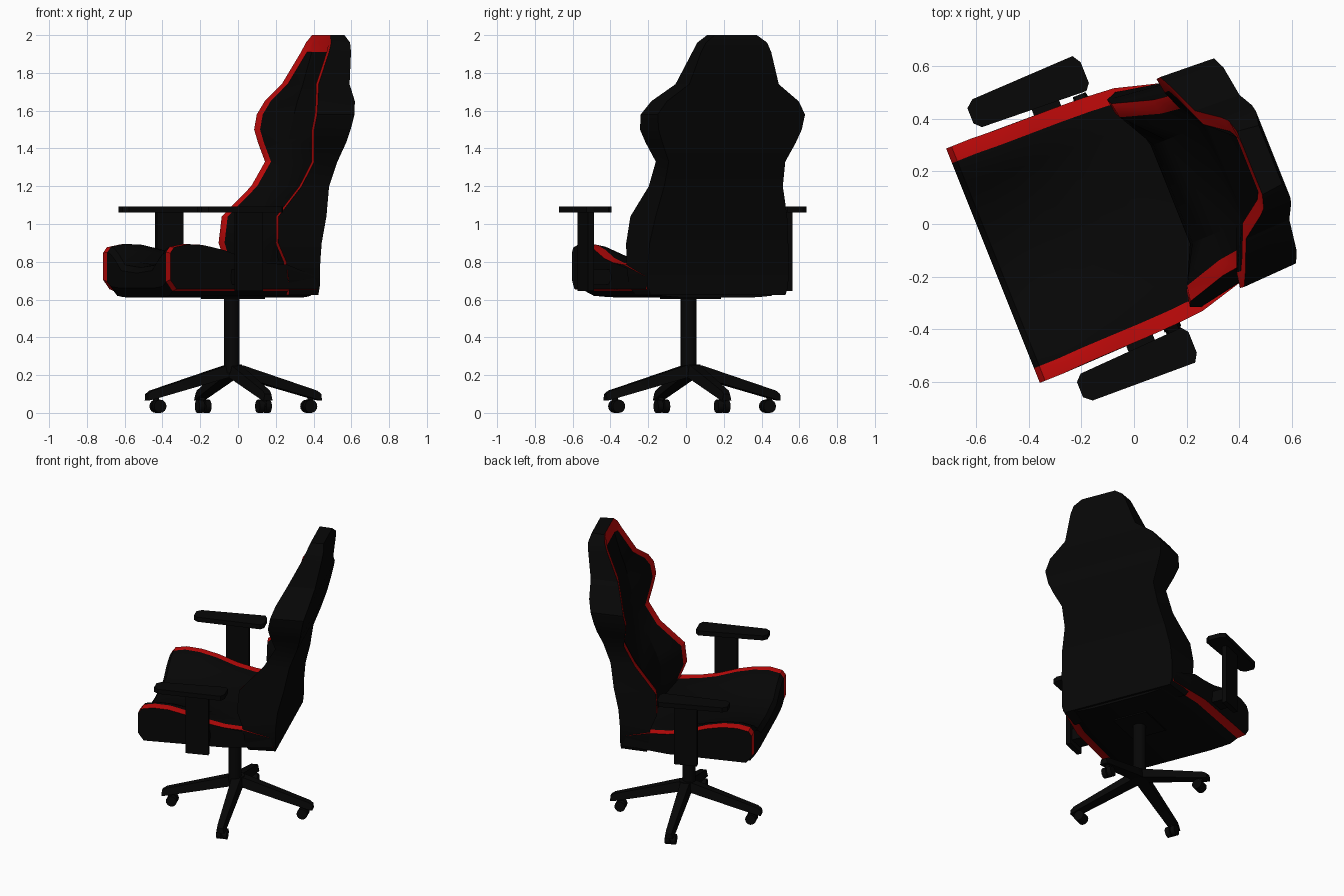
import bpy, bmesh, math
from mathutils import Matrix, Vector

if "Cube" in bpy.data.objects:
    bpy.data.objects.remove(bpy.data.objects["Cube"])

# Chair is modelled along local axes (x = backwards, y = sideways), then turned
TURN = math.radians(21.8)
PLACE = Matrix.Rotation(TURN, 4, 'Z') @ Matrix.Translation((0, 0.052, 0))
POLE = Vector((-0.026, -0.027, 0))
BASE = POLE + Vector((0.015, 0.014, 0))


def material(name, rgb):
    m = bpy.data.materials.new(name)
    m.diffuse_color = (*rgb, 1)
    m.use_nodes = True
    m.node_tree.nodes["Principled BSDF"].inputs["Base Color"].default_value = m.diffuse_color
    return m


BLACK = material("black", (0.002, 0.002, 0.002))
RED = material("red", (0.55, 0.003, 0.003))


def finish(bm, name, angle=30):
    bmesh.ops.recalc_face_normals(bm, faces=bm.faces)
    bm.transform(PLACE)
    me = bpy.data.meshes.new(name)
    bm.to_mesh(me)
    bm.free()
    me.materials.append(BLACK)
    me.materials.append(RED)
    me.shade_smooth()
    me.set_sharp_from_angle(angle=math.radians(angle))
    ob = bpy.data.objects.new(name, me)
    bpy.context.collection.objects.link(ob)
    return ob


def loft(name, rings, is_red=lambda i, j: False):
    """Skin closed rings of equal length and cap both ends."""
    bm = bmesh.new()
    vs = [[bm.verts.new(p) for p in r] for r in rings]
    n = len(rings[0])
    for i in range(len(vs) - 1):
        for j in range(n):
            k = (j + 1) % n
            f = bm.faces.new((vs[i][j], vs[i][k], vs[i + 1][k], vs[i + 1][j]))
            f.material_index = int(is_red(i, j))
    bm.faces.new(vs[0])
    bm.faces.new(vs[-1])
    return finish(bm, name)


def box(name, lo, hi):
    rings = [[(lo[0], lo[1], z), (hi[0], lo[1], z), (hi[0], hi[1], z), (lo[0], hi[1], z)]
             for z in (lo[2], hi[2])]
    return loft(name, rings)


def cylinder(name, centre, radius, depth, rot=Matrix(), segs=16, r2=None):
    bm = bmesh.new()
    bmesh.ops.create_cone(bm, cap_ends=True, segments=segs, radius1=radius,
                          radius2=radius if r2 is None else r2, depth=depth,
                          matrix=Matrix.Translation(centre) @ rot)
    return finish(bm, name, 40)


# Seat: front-to-back profiles lofted across the width, red band inside each side panel
# columns: x, bolster height, pan height, width factor
SEAT_TOP = [(-0.557, 0.85, 0.74, 1), (-0.535, 0.88, 0.77, 1), (-0.46, 0.895, 0.785, 1),
            (-0.36, 0.89, 0.785, 0.99), (-0.25, 0.865, 0.78, 0.985), (-0.12, 0.82, 0.775, 0.98),
            (0.0, 0.795, 0.77, 0.97), (0.12, 0.785, 0.77, 0.95), (0.31, 0.72, 0.72, 0.84)]


def seat_profile(w, blend, bottom):
    ring = [(x, w * k, pan + (bol - pan) * blend) for x, bol, pan, k in SEAT_TOP]
    ring += [(0.31, w * 0.84, bottom), (0.0, w * 0.97, bottom),
             (-0.52, w, bottom), (-0.557, w, bottom + 0.05)]
    return ring


half = [(0.48, 0.97, 0.655), (0.42, 1.0, 0.645), (0.37, 0.9, 0.62),
        (0.31, 0.65, 0.615), (0.22, 0.12, 0.61)]
stations = [(-w, b, z) for w, b, z in half] + [(0, 0, 0.61)] + half[::-1]
loft("seat", [seat_profile(*s) for s in stations],
     lambda i, j: i in (0, len(stations) - 2))

# Backrest: horizontal sections (z, back half width, back x, front half width, front x, panel x, panel half width)
BACK = [(0.625, 0.385, 0.325, 0.40, 0.15, 0.18, 0.22),
        (0.67, 0.40, 0.327, 0.435, 0.14, 0.17, 0.2),
        (0.80, 0.40, 0.33, 0.44, 0.12, 0.17, 0.2),
        (0.90, 0.395, 0.34, 0.425, 0.08, 0.18, 0.2),
        (1.04, 0.375, 0.375, 0.405, 0.09, 0.23, 0.2),
        (1.20, 0.338, 0.405, 0.36, 0.24, 0.30, 0.2),
        (1.33, 0.332, 0.455, 0.35, 0.315, 0.36, 0.2),
        (1.43, 0.38, 0.485, 0.40, 0.295, 0.385, 0.2),
        (1.50, 0.408, 0.50, 0.428, 0.284, 0.40, 0.2),
        (1.58, 0.42, 0.517, 0.43, 0.30, 0.42, 0.2),
        (1.65, 0.375, 0.537, 0.38, 0.325, 0.435, 0.19),
        (1.74, 0.255, 0.555, 0.262, 0.375, 0.455, 0.16),
        (1.91, 0.20, 0.585, 0.20, 0.46, 0.485, 0.11),
        (1.96, 0.175, 0.59, 0.18, 0.48, 0.49, 0.1),
        (2.00, 0.12, 0.58, 0.13, 0.495, 0.495, 0.06)]


def back_ring(z, wb, xb, wf, xf, xp, wp):
    inner = xf + min(0.01, xp - xf)
    side = [(xb, wb), (xf, wf), (inner, wf - 0.06), (xp, min(wp, wf - 0.07))]
    return [(x, y, z) for x, y in side] + [(x, -y, z) for x, y in side[::-1]]


loft("backrest", [back_ring(*s) for s in BACK],
     lambda i, j: j in (1, 5) or (i >= 12 and 1 <= j <= 5))

# Armrests: chamfered pad, flat post and a short mount joining the seat side
PAD = [(-0.425, 0.53), (-0.40, 0.505), (0.02, 0.485), (0.04, 0.51),
       (0.04, 0.595), (0.02, 0.628), (-0.395, 0.617), (-0.425, 0.592)]
for s, side in ((1, "left"), (-1, "right")):
    loft(f"{side}_arm_pad", [[(x, s * y, z) for x, y in PAD] for z in (1.06, 1.092)])
    y0, y1 = sorted((s * 0.55, s * 0.584))
    box(f"{side}_arm_post", (-0.22, y0, 0.645), (-0.07, y1, 1.065))
    y0, y1 = sorted((s * 0.44, s * 0.56))
    box(f"{side}_arm_mount", (-0.20, y0, 0.68), (-0.09, y1, 0.76))

# Centre column and mounting plate
box("mounting_plate", (-0.15, -0.14, 0.602), (0.12, 0.10, 0.63))
cylinder("column", POLE + Vector((0, 0, 0.41)), 0.042, 0.40)
cylinder("base_hub", BASE + Vector((0, 0, 0.22)), 0.055, 0.07, r2=0.045)

# Four-legged base with double-wheel casters
for i in range(4):
    rot = Matrix.Rotation(i * math.pi / 2, 4, 'Z')

    def at(x, y, z):
        return BASE + rot @ Vector((x, y, z))

    loft(f"base_leg_{i + 1}",
         [[at(x, -w, lo), at(x, w, lo), at(x, w * 0.7, hi), at(x, -w * 0.7, hi)]
          for x, w, lo, hi in ((0.0, 0.042, 0.19, 0.255), (0.05, 0.042, 0.185, 0.25),
                               (0.47, 0.03, 0.07, 0.118), (0.495, 0.026, 0.065, 0.10))])
    cylinder(f"caster_stem_{i + 1}", at(0.44, 0, 0.065), 0.016, 0.06, segs=10)
    axle = rot @ Matrix.Rotation(math.pi / 2, 4, 'X')
    for s in (-1, 1):
        cylinder(f"caster_wheel_{i + 1}_{'a' if s < 0 else 'b'}",
                 at(0.43, s * 0.019, 0.035), 0.035, 0.03, axle)
